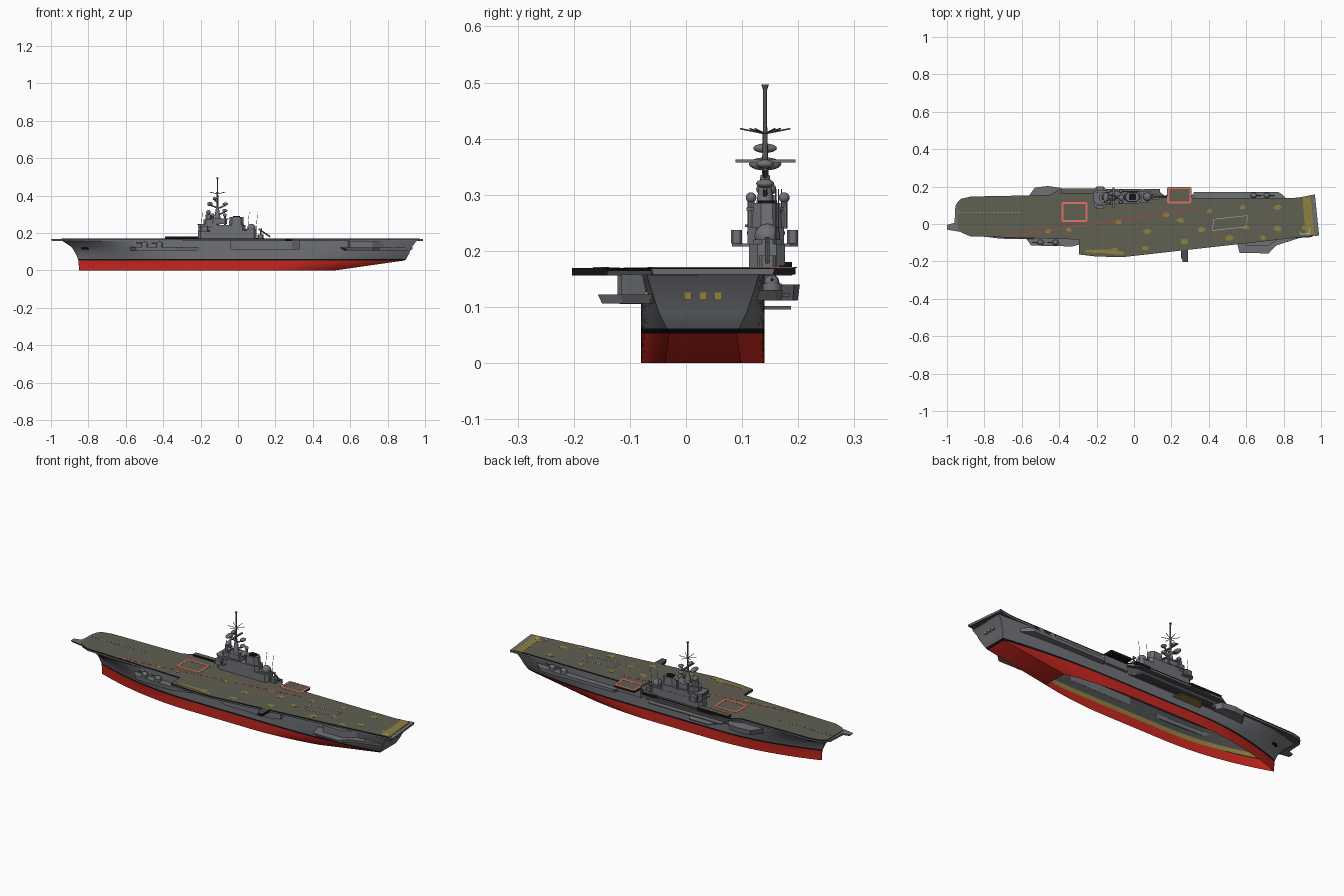
import bpy, bmesh, math, random
from mathutils import Vector

if "Cube" in bpy.data.objects:
    bpy.data.objects.remove(bpy.data.objects["Cube"])

random.seed(4)

def material(name, r, g, b):
    m = bpy.data.materials.new(name)
    m.diffuse_color = (r, g, b, 1)
    m.use_nodes = True
    m.node_tree.nodes["Principled BSDF"].inputs["Base Color"].default_value = m.diffuse_color
    return m

GREY = material("hull grey", .16, .165, .18)
DARK = material("dark grey", .07, .072, .08)
BLACK = material("black", .006, .006, .007)
RED = material("bottom red", .56, .02, .013)
DECK = material("deck olive", .115, .115, .085)
OCHRE = material("ochre", .27, .22, .05)
SALMON = material("lift outline red", .75, .17, .13)
LINE = material("marking red", .75, .04, .03)
WHITE = material("marking white", .45, .45, .43)

def finish(name, bm, mats, smooth=False):
    bmesh.ops.recalc_face_normals(bm, faces=bm.faces)
    me = bpy.data.meshes.new(name)
    bm.to_mesh(me)
    bm.free()
    for m in mats:
        me.materials.append(m)
    ob = bpy.data.objects.new(name, me)
    bpy.context.collection.objects.link(ob)
    if smooth:
        bpy.context.view_layer.objects.active = ob
        bpy.ops.object.select_all(action='DESELECT')
        ob.select_set(True)
        bpy.ops.object.shade_smooth_by_angle(angle=math.radians(35))
    return ob

def prism(name, pts, z0, z1, top=GREY, side=None, bottom=None, taper=1.0):
    """Vertical prism; taper scales the lower outline about its centre."""
    bm = bmesh.new()
    cx = sum(p[0] for p in pts) / len(pts)
    cy = sum(p[1] for p in pts) / len(pts)
    lo = [bm.verts.new((cx + (x - cx) * taper, cy + (y - cy) * taper, z0)) for x, y in pts]
    hi = [bm.verts.new((x, y, z1)) for x, y in pts]
    n = len(pts)
    bm.faces.new(lo).material_index = 2
    bm.faces.new(hi).material_index = 0
    for i in range(n):
        j = (i + 1) % n
        bm.faces.new((lo[i], lo[j], hi[j], hi[i])).material_index = 1
    return finish(name, bm, [top, side or top, bottom or side or top])

def box(name, x0, x1, y0, y1, z0, z1, mat=GREY, side=None):
    return prism(name, [(x0, y0), (x1, y0), (x1, y1), (x0, y1)], z0, z1, mat, side)

def rod(name, p, q, r, r2=None, mat=GREY, n=8):
    p, q = Vector(p), Vector(q)
    d = q - p
    bm = bmesh.new()
    bmesh.ops.create_cone(bm, cap_ends=True, segments=n, radius1=r,
                          radius2=r if r2 is None else r2, depth=d.length)
    bm.transform(d.to_track_quat('Z', 'Y').to_matrix().to_4x4())
    bmesh.ops.translate(bm, verts=bm.verts, vec=(p + q) / 2)
    return finish(name, bm, [mat], n > 8)

def ball(name, c, r, sx=1, sy=1, sz=1, mat=GREY):
    bm = bmesh.new()
    bmesh.ops.create_uvsphere(bm, u_segments=16, v_segments=10, radius=r)
    bmesh.ops.scale(bm, verts=bm.verts, vec=(sx, sy, sz))
    bmesh.ops.translate(bm, verts=bm.verts, vec=c)
    return finish(name, bm, [mat], True)

def stripe(name, a, b, w, mat, z=.1712):
    """Flat painted line on the deck from a to b."""
    a, b = Vector(a), Vector(b)
    s = (b - a).normalized().orthogonal() * w / 2
    return prism(name, [tuple(a + s), tuple(b + s), tuple(b - s), tuple(a - s)], .1695, z, mat)

def outline(name, pts, w, mat, z=.1712):
    for i in range(len(pts)):
        stripe(name, pts[i], pts[(i + 1) % len(pts)], w, mat, z)

# Hull: lofted shell, open at the bottom, each level has its own plan shape
def hull(name, levels, mats, width=.11, cy=.03, ends=True, n=44):
    bm = bmesh.new()
    rows = []
    for z, xb, xs, wb, ws, lb, ls in levels:
        port, star = [], []
        for i in range(n + 1):
            x = xb + (xs - xb) * i / n
            f = max(0, 1 - (x - xb) / lb) ** 2
            a = max(0, 1 - (xs - x) / ls) ** 2
            h = width - (width - wb) * f - (width - ws) * a
            port.append(bm.verts.new((x, cy - h, z)))
            star.append(bm.verts.new((x, cy + h, z)))
        rows.append((port, star))
    for k in range(len(rows) - 1):
        (p, s), (P, S) = rows[k], rows[k + 1]
        for i in range(n):
            for u, v in ((p, P), (s, S)):
                bm.faces.new((u[i], u[i + 1], v[i + 1], v[i])).material_index = k
        if ends:
            for i in (0, n):
                bm.faces.new((p[i], s[i], S[i], P[i])).material_index = k
    return finish(name, bm, mats, True)

hull("hull", [(0, -.85, .52, .002, .068, .6, .4), (.053, -.853, .89, .002, .06, .58, .6),
              (.062, -.856, .9, .003, .065, .56, .58), (.09, -.868, .915, .006, .078, .5, .5),
              (.125, -.89, .93, .02, .09, .4, .4), (.158, -.94, .955, .055, .1, .28, .3)],
     [RED, BLACK, GREY, GREY, GREY])
hull("inner_lining", [(.05, -.82, .86, .002, .05, .55, .6), (.075, -.82, .86, .002, .05, .55, .6),
                      (.157, -.82, .86, .002, .05, .4, .5)], [OCHRE, DARK], width=.107, ends=False)

# Flight deck with angled landing area: black rim over a grey lower edge
deck_plan = [(-.945, -.022), (-.925, -.045), (-.875, -.066), (-.295, -.083), (-.295, -.163),
             (-.2, -.174), (-.06, -.177), (.97, -.062), (.95, .15), (.86, .14), (.18, .14), (.12, .185),
             (-.39, .19), (-.45, .155), (-.87, .147), (-.925, .135), (-.945, .115)]
prism("deck_lower_edge", deck_plan, .156, .164, GREY, GREY, DARK, .995)
prism("flight_deck", deck_plan, .164, .17, DECK, BLACK, DARK)
prism("stern_lip", [(.968, -.064), (.99, -.062), (.967, .158), (.9, .145), (.945, .13)], .158, .169, GREY, GREY, DARK, .97)
prism("bow_lip", [(-.96, 0), (-.94, -.03), (-.94, .12), (-.955, .1)], .156, .167, GREY)
prism("bow_spur", [(-1, -.03), (-.93, -.042), (-.93, .015), (-1, -.005)], .158, .167, GREY, taper=.85)
box("starboard_deck_screen", -.39, -.2, .163, .189, .16, .18, DECK, BLACK)
box("rear_deck_screen", .05, .14, .166, .187, .16, .174, DECK, BLACK)

# Deck markings
prism("stern_band", [(.918, -.062), (.966, -.058), (.946, .148), (.9, .142)], .1695, .171, OCHRE)
outline("forward_lift_outline", [(-.383, .017), (-.255, .017), (-.255, .112), (-.383, .112)], .011, SALMON)
box("side_lift", .18, .305, .112, .195, .158, .1705, DECK, BLACK)
outline("side_lift_outline", [(.183, .115), (.302, .115), (.302, .192), (.183, .192)], .011, SALMON)
def dashes(name, a, b, count, mat, w, fill):
    a, b = Vector(a), Vector(b)
    for i in range(count):
        stripe(name, a + (b - a) * (i / count), a + (b - a) * ((i + fill) / count), w, mat)
dashes("landing_line", (-.68, -.066), (.36, .085), 26, LINE, .006, .5)
dashes("catapult_line", (-.94, .06), (-.6, .06), 18, WHITE, .003, .5)
outline("touchdown_box", [(.42, -.035), (.6, -.015), (.607, .045), (.425, .025)], .003, WHITE)
for a, b in (((.89, -.055), (.94, -.05)), ((.94, -.05), (.936, -.02)), ((.89, -.055), (.888, -.04))):
    stripe("stern_mark", a, b, .005, WHITE)
prism("port_edge_patch", [(-.27, -.152), (-.16, -.156), (-.06, -.166), (-.05, -.15), (-.13, -.137), (-.25, -.138)],
      .1695, .171, OCHRE)
# Worn ochre patches scattered over the landing area
for x, y in ((.405, .07), (.58, .09), (.77, -.025), (.77, .09), (.51, -.075), (.69, -.1), (.27, -.095), (.07, -.04),
             (-.08, .01), (.06, -.13), (-.35, -.03), (-.46, -.04), (.25, .02), (.91, -.02), (.17, .05), (.6, -.02),
             (-.1, -.14), (.36, -.03)):
    y = max(y, -.155 + .11 * max(0, x + .06))
    r = random.uniform(.015, .023)
    prism("worn_patch", [(x + r * math.cos(a) * random.uniform(.7, 1.3), y + r * .7 * math.sin(a))
          for a in [k * math.pi / 4 for k in range(8)]], .1695, .1708, OCHRE)

# Side sponsons and blisters
prism("port_forward_sponson", [(-.59, -.06), (-.55, -.115), (-.33, -.12), (-.2, -.085), (-.2, -.075)], .105, .126, taper=.95)
prism("port_blister", [(-.04, -.076), (-.04, -.1), (.0, -.122), (.29, -.122), (.33, -.1), (.33, -.076)], .113, .158)
prism("port_aft_sponson", [(.54, -.06), (.565, -.155), (.72, -.157), (.76, -.115), (.93, -.06), (.9, -.045)], .106, .122, taper=.87)
prism("port_aft_shelter", [(.58, -.06), (.6, -.115), (.72, -.115), (.8, -.06)], .12, .158)
prism("starboard_forward_sponson", [(-.58, .125), (-.53, .195), (-.46, .203), (-.39, .193), (-.36, .134)], .112, .14, taper=.88)
prism("island_support", [(-.46, .134), (-.4, .158), (.1, .16), (.17, .134)], .115, .158, DARK, DARK)
prism("starboard_gallery", [(-.36, .136), (-.34, .185), (.1, .185), (.14, .136)], .118, .124, GREY, GREY, DARK)
prism("starboard_lower_gallery", [(-.3, .136), (-.27, .187), (-.15, .187), (-.12, .136)], .096, .102, GREY, GREY, OCHRE)
prism("side_lift_trunk", [(.16, .134), (.17, .155), (.315, .155), (.33, .134)], .12, .158)
prism("starboard_aft_sponson", [(.3, .134), (.32, .17), (.77, .172), (.79, .16), (.85, .1)], .112, .13, taper=.97)
prism("landing_aid_platform", [(.25, -.14), (.25, -.175), (.262, -.203), (.288, -.203), (.29, -.14)], .156, .17, DARK, BLACK)

# Gun mounts
def gun(x, y, z, d):
    rod("gun_base", (x, y, z), (x, y, z + .012), .017, n=16)
    ball("gun_shield", (x, y, z + .014), .015, 1.1, .9, .9)
    rod("gun_barrel", (x + d * .01, y, z + .018), (x + d * .042, y, z + .022), .0025)
for x in (-.5, -.42):
    gun(x, -.099, .126, -1)
for x in (.64, .71):
    gun(x, .153, .13, 1)

# Anchors and stern windows
for s in (-1, 1):
    y = .03 + s * .038
    rod("anchor_shank", (-.84, y, .142), (-.815, y + s * .006, .115), .006, mat=BLACK)
    rod("anchor_fluke", (-.835, y, .118), (-.8, y + s * .012, .118), .006, mat=BLACK)
for y in (.003, .03, .057):
    box("stern_window", .9, .933, y - .007, y + .007, .113, .126, OCHRE)
for x in (.83, .87):
    box("quarter_window", x - .008, x + .008, -.075 + (x - .83) * .3, -.05, .116, .128, OCHRE)

# Island: stacked tiers with chamfered plans
def tier(name, x0, x1, y0, y1, z0, z1, c=.015, mat=GREY, taper=1.0):
    prism(name, [(x0 + c, y0), (x1 - c, y0), (x1, y0 + c), (x1, y1 - c), (x1 - c, y1),
                 (x0 + c, y1), (x0, y1 - c), (x0, y0 + c)], z0, z1, mat, taper=taper)
tier("island_base", -.215, .1, .112, .176, .169, .212)
tier("island_middle", -.212, .04, .11, .175, .212, .243)
tier("bridge_wing", -.215, -.15, .082, .2, .208, .213)
for y in (.09, .19):
    tier("bridge_wing_cab", -.2, -.16, y - .01, y + .01, .213, .237, .004)
tier("bridge_windows", -.2135, -.12, .109, .176, .229, .235, mat=DARK)
tier("bridge_roof", -.216, -.1, .105, .18, .243, .247)
tier("upper_bridge", -.185, -.06, .113, .172, .247, .272)
tier("director_platform", -.155, -.05, .108, .176, .272, .277)
tier("funnel", -.045, .028, .12, .168, .24, .285, .014, taper=1.1)
tier("funnel_cap", -.028, .012, .128, .162, .283, .29, .006, BLACK)
tier("aft_house", .03, .1, .12, .17, .212, .22)
rod("radome_base", (.072, .145, .2), (.072, .145, .218), .018, n=16)
ball("radome", (.072, .145, .226), .023)
for x, y in ((-.135, .116), (-.135, .175), (-.07, .116), (-.07, .175)):
    rod("director_post", (x, y, .24), (x, y, .288), .006)
    ball("director", (x, y, .295), .0095)

# Mast, radars and aerials
mx, my = -.11, .141
rod("mast_foot", (mx, my, .27), (mx, my, .335), .018, .008, n=12)
rod("mast", (mx, my, .33), (mx, my, .42), .006, .004)
rod("topmast", (mx, my, .42), (mx, my, .492), .0035)
rod("mast_cap", (mx, my, .488), (mx, my, .497), .004, .007)
for x, z, r in ((-.15, .355, .029), (-.125, .383, .021)):
    ball("radar_dish", (x, my, z), r, .5, 1, .4)
    rod("radar_bracket", (mx, my, z - .02), (x, my, z - .006), .004)
box("yard", mx - .005, mx + .005, .088, .195, .358, .363)
for a in range(6):
    c, s = math.cos(a * math.pi / 3 + .4), math.sin(a * math.pi / 3 + .4)
    rod("aerial_arm", (mx, my, .409), (mx + c * .045, my + s * .045, .418), .0014)
for x, z in ((-.07, .32), (-.068, .355)):
    rod("radar_arm", (mx, my, z - .025), (x, my, z - .008), .004)
    ball("side_radar", (x, my, z), .016, .9, 1, .5)
tier("forward_radar_tower", -.175, -.14, .128, .158, .272, .3, .008)
ball("forward_radar", (-.158, .143, .31), .018, .7, 1, .7)
for x, y in ((.05, .165), (.095, .16), (-.2, .17)):
    rod("whip_aerial", (x, y, .2), (x + .01, y, .31), .001)

# Deck crane behind the island
tier("crane_body", .105, .135, .13, .16, .169, .192, .005)
rod("crane_jib", (.11, .145, .222), (.172, .145, .18), .004)
rod("crane_stay", (.12, .145, .19), (.125, .145, .224), .004)
